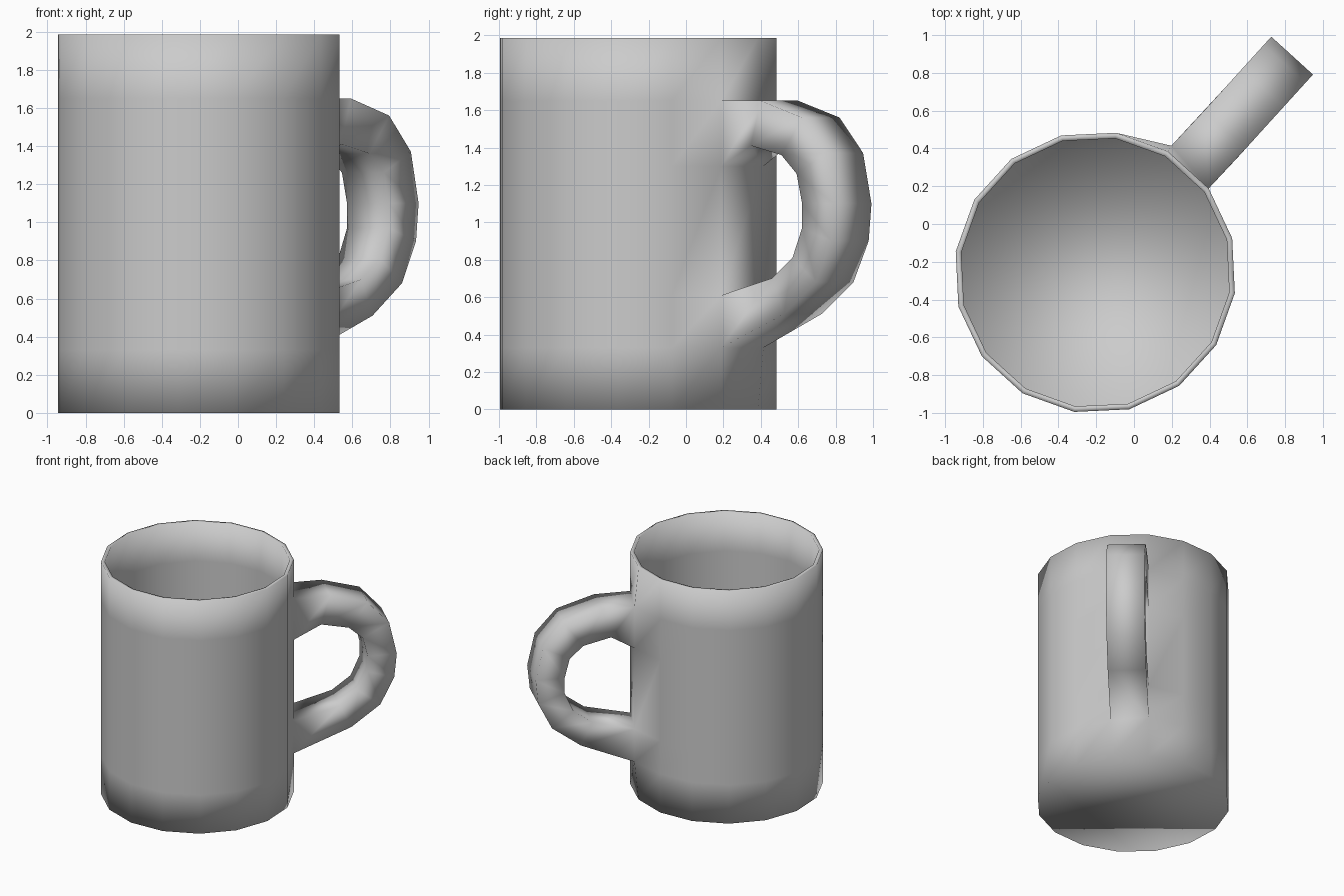
import bpy, bmesh
from math import sin, cos, radians

if "Cube" in bpy.data.objects:
    bpy.data.objects.remove(bpy.data.objects["Cube"])

CX, CY = -0.205, -0.256      # axis of the cup
SIDES, R, WALL, TOP = 16, 0.747, 0.03, 1.985
START = radians(36.5)        # facet 0 carries the handle
AIM = radians(47.75)
LEVELS = [0.0, 0.33, 0.61, 1.30, 1.65, TOP]

bm = bmesh.new()


def ring(radius, z, bulge=0.0):
    out = []
    for i in range(SIDES):
        a = START + radians(360 / SIDES) * i
        r = radius + (bulge if i == 1 else 0)
        out.append(bm.verts.new((CX + r * cos(a), CY + r * sin(a), z)))
    return out


def band(a, b, skip=()):
    for i in range(SIDES):
        if i not in skip:
            j = (i + 1) % SIDES
            bm.faces.new((a[i], a[j], b[j], b[i]))


# Outer wall, left open on facet 0 where the handle joins
outer = [ring(R, z, 0.035 if 0 < k < 5 else 0) for k, z in enumerate(LEVELS)]
for k in range(5):
    band(outer[k], outer[k + 1], skip=(0,) if k in (1, 3) else ())
bm.faces.new(outer[0][::-1])

# Inner wall, rim and floor
inner = [ring(R - WALL, max(z, WALL)) for z in LEVELS]
for k in range(5):
    band(inner[k + 1], inner[k])
band(outer[5], inner[5])
bm.faces.new(inner[0])

# Handle stations: outer edge and inner edge as (distance from axis, height)
STATIONS = [
    ((1.02, 1.65), (0.95, 1.41)),
    ((1.32, 1.56), (1.17, 1.36)),
    ((1.49, 1.37), (1.28, 1.26)),
    ((1.55, 1.10), (1.32, 1.10)),
    ((1.53, 0.90), (1.32, 0.97)),
    ((1.42, 0.68), (1.25, 0.81)),
    ((1.19, 0.51), (1.10, 0.70)),
]


def handle_vert(p, side):
    d, z = p
    s = side * 0.149
    return bm.verts.new((CX + d * cos(AIM) - s * sin(AIM),
                         CY + d * sin(AIM) + s * cos(AIM), z))


def root(top, bottom):
    return [outer[top][0], outer[top][1], outer[bottom][1], outer[bottom][0]]


# Handle: a four-sided tube from the upper opening to the lower one
loops = [root(4, 3)]
for o, i in STATIONS:
    loops.append([handle_vert(o, -1), handle_vert(o, 1),
                  handle_vert(i, 1), handle_vert(i, -1)])
loops.append(root(1, 2))
for a, b in zip(loops, loops[1:]):
    for i in range(4):
        j = (i + 1) % 4
        bm.faces.new((a[i], a[j], b[j], b[i]))

bmesh.ops.recalc_face_normals(bm, faces=bm.faces)
for f in bm.faces:
    f.smooth = True
mesh = bpy.data.meshes.new("mug")
bm.to_mesh(mesh)
bm.free()
bpy.context.collection.objects.link(bpy.data.objects.new("mug", mesh))
